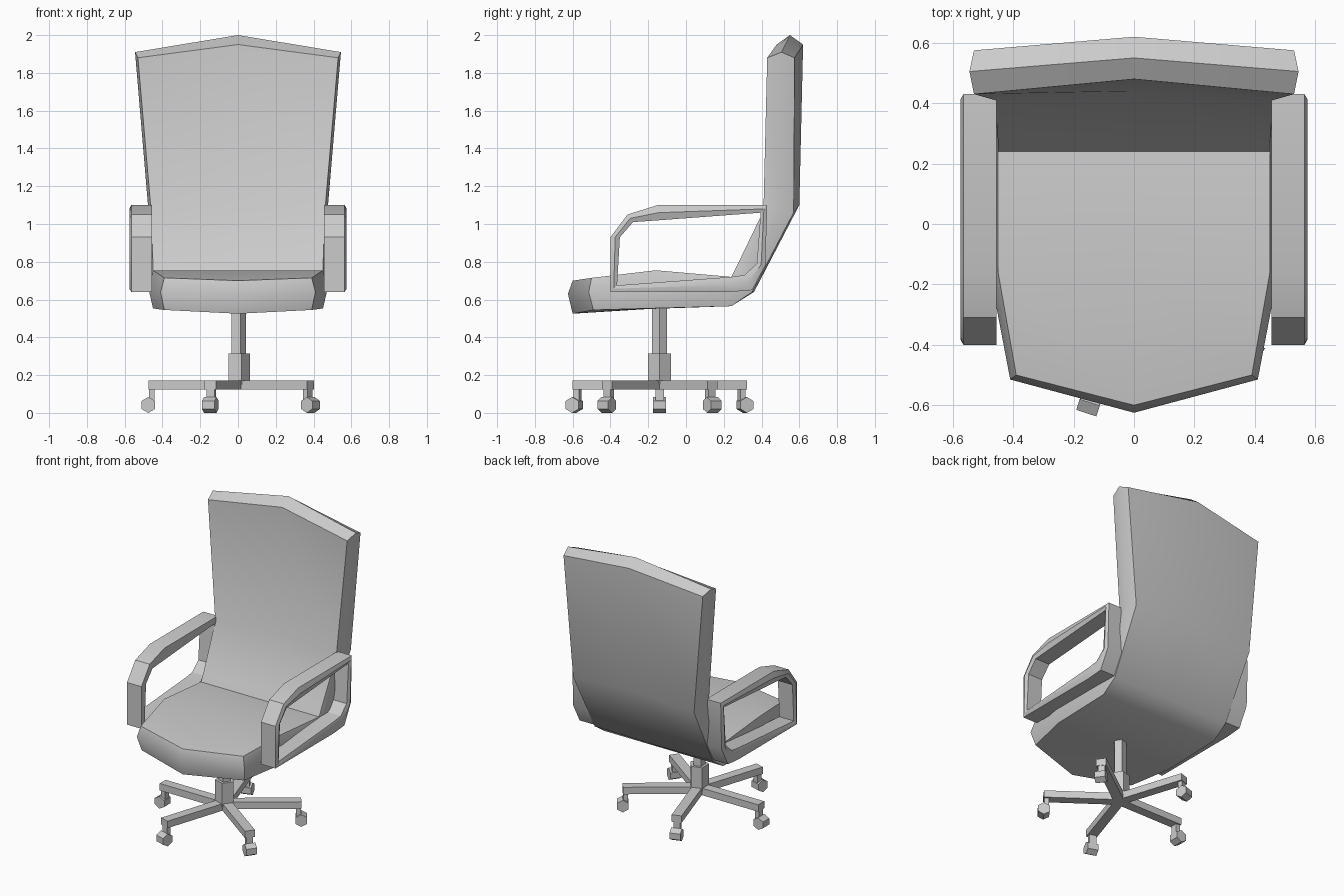
import bpy, bmesh, math
from mathutils import Matrix, Vector

cube = bpy.data.objects.get("Cube")
if cube:
    bpy.data.objects.remove(cube, do_unlink=True)

grey = bpy.data.materials.new("plain grey")
grey.use_nodes = True
grey.diffuse_color = (0.6, 0.6, 0.6, 1)
grey.node_tree.nodes["Principled BSDF"].inputs["Base Color"].default_value = (0.6, 0.6, 0.6, 1)

BASE = Vector((0, -0.14, 0))


def finish(bm, name, smooth=None):
    bmesh.ops.remove_doubles(bm, verts=bm.verts[:], dist=0.0005)
    bmesh.ops.recalc_face_normals(bm, faces=bm.faces[:])
    mesh = bpy.data.meshes.new(name)
    bm.to_mesh(mesh)
    bm.free()
    mesh.materials.append(grey)
    ob = bpy.data.objects.new(name, mesh)
    bpy.context.collection.objects.link(ob)
    if smooth:
        bpy.ops.object.select_all(action='DESELECT')
        ob.select_set(True)
        bpy.context.view_layer.objects.active = ob
        bpy.ops.object.shade_smooth_by_angle(angle=math.radians(smooth))
    return ob


def loft(bm, rings, closed=False):
    """Bridge rings of points with quads, skipping collapsed faces."""
    loops = [[bm.verts.new(p) for p in ring] for ring in rings]
    bmesh.ops.remove_doubles(bm, verts=[], dist=0)
    pairs = list(zip(loops, loops[1:]))
    if closed:
        pairs.append((loops[-1], loops[0]))
    for a, b in pairs:
        n = len(a)
        for i in range(n):
            j = (i + 1) % n
            corners = []
            for v in (a[i], a[j], b[j], b[i]):
                if all((v.co - c.co).length > 0.0005 for c in corners):
                    corners.append(v)
            if len(corners) > 2:
                bm.faces.new(corners)


def box(bm, size, matrix):
    bmesh.ops.create_cube(bm, size=1, matrix=matrix @ Matrix.Diagonal((*size, 1)))


# Seat and backrest: one padded shell, each station running from the
# inner centre through the inner corner, side ridge and outer corner to the outer centre
ridge, tip = (0.545, 0.505, 1.91), (0.41, -0.515, 0.64)
crown, nose = (0, 0.55, 2.0), (0, -0.625, 0.63)
stations = [
    (crown, ridge, ridge, ridge, crown),
    ((0, 0.48, 1.95), (0.53, 0.43, 1.88), ridge, (0.53, 0.575, 1.88), (0, 0.62, 1.95)),
    ((0, 0.44, 1.09), (0.46, 0.41, 1.07), (0.475, 0.49, 1.08), (0.46, 0.57, 1.06), (0, 0.60, 1.10)),
    ((0, 0.27, 0.78), (0.45, 0.27, 0.78), (0.47, 0.31, 0.71), (0.45, 0.35, 0.64), (0, 0.36, 0.64)),
    ((0, 0.24, 0.72), (0.45, 0.24, 0.72), (0.47, 0.235, 0.65), (0.45, 0.24, 0.565), (0, 0.24, 0.565)),
    ((0, -0.16, 0.755), (0.45, -0.16, 0.755), (0.47, -0.2, 0.64), (0.45, -0.2, 0.553), (0, -0.2, 0.55)),
    ((0, -0.60, 0.70), (0.39, -0.50, 0.715), tip, (0.39, -0.49, 0.545), (0, -0.60, 0.525)),
    (nose, tip, tip, tip, nose),
]
bm = bmesh.new()
loft(bm, [list(s) + [(-x, y, z) for x, y, z in reversed(s[1:4])] for s in stations])
finish(bm, "seat_and_backrest", 35)

# Armrests: closed loops given as (outer y, z, inner y, z)
arm_path = [
    (-0.40, 0.64, -0.365, 0.675), (-0.40, 0.93, -0.35, 0.93),
    (-0.31, 1.05, -0.28, 1.01), (-0.15, 1.10, -0.14, 1.02),
    (0.43, 1.10, 0.395, 1.06), (0.42, 0.78, 0.375, 0.79),
    (0.35, 0.65, 0.31, 0.73), (0.23, 0.64, 0.24, 0.72),
]
for side, label in ((1, "left"), (-1, "right")):
    rings = []
    for oy, oz, iy, iz in arm_path:
        rings.append([(side * 0.455, oy, oz), (side * 0.565, oy, oz),
                      (side * 0.575, (oy + iy) / 2, (oz + iz) / 2),
                      (side * 0.565, iy, iz), (side * 0.455, iy, iz)])
    bm = bmesh.new()
    loft(bm, rings, closed=True)
    finish(bm, label + "_armrest", 32)


# Five-sided column and sleeve
def post(name, radius, low, high):
    bm = bmesh.new()
    bmesh.ops.create_cone(bm, cap_ends=True, segments=5, radius1=radius, radius2=radius,
                          depth=high - low)
    # turn so that one corner points along +x
    start = max(bm.verts, key=lambda v: v.co.y).co
    turn = Matrix.Rotation(-math.atan2(start.y, start.x), 4, 'Z')
    bm.transform(Matrix.Translation(BASE + Vector((0, 0, (low + high) / 2))) @ turn)
    finish(bm, name)


post("column", 0.042, 0.15, 0.57)
post("column_sleeve", 0.063, 0.15, 0.315)

# Star base with a caster under each end
for k in range(5):
    spin = Matrix.Translation(BASE) @ Matrix.Rotation(math.radians(36 + 72 * k), 4, 'Z')
    bm = bmesh.new()
    box(bm, (0.475, 0.065, 0.048), spin @ Matrix.Translation((0.2375, 0, 0.148)))
    finish(bm, f"base_leg_{k + 1}")

    bm = bmesh.new()
    box(bm, (0.03, 0.045, 0.08), spin @ Matrix.Translation((0.457, 0, 0.09)))
    finish(bm, f"caster_stem_{k + 1}")

    bm = bmesh.new()
    bmesh.ops.create_cone(bm, cap_ends=True, segments=6, radius1=0.042, radius2=0.042, depth=0.07)
    bm.transform(spin @ Matrix.Translation((0.475, 0, 0.042)) @ Matrix.Rotation(math.pi / 2, 4, 'X'))
    finish(bm, f"caster_wheel_{k + 1}")
